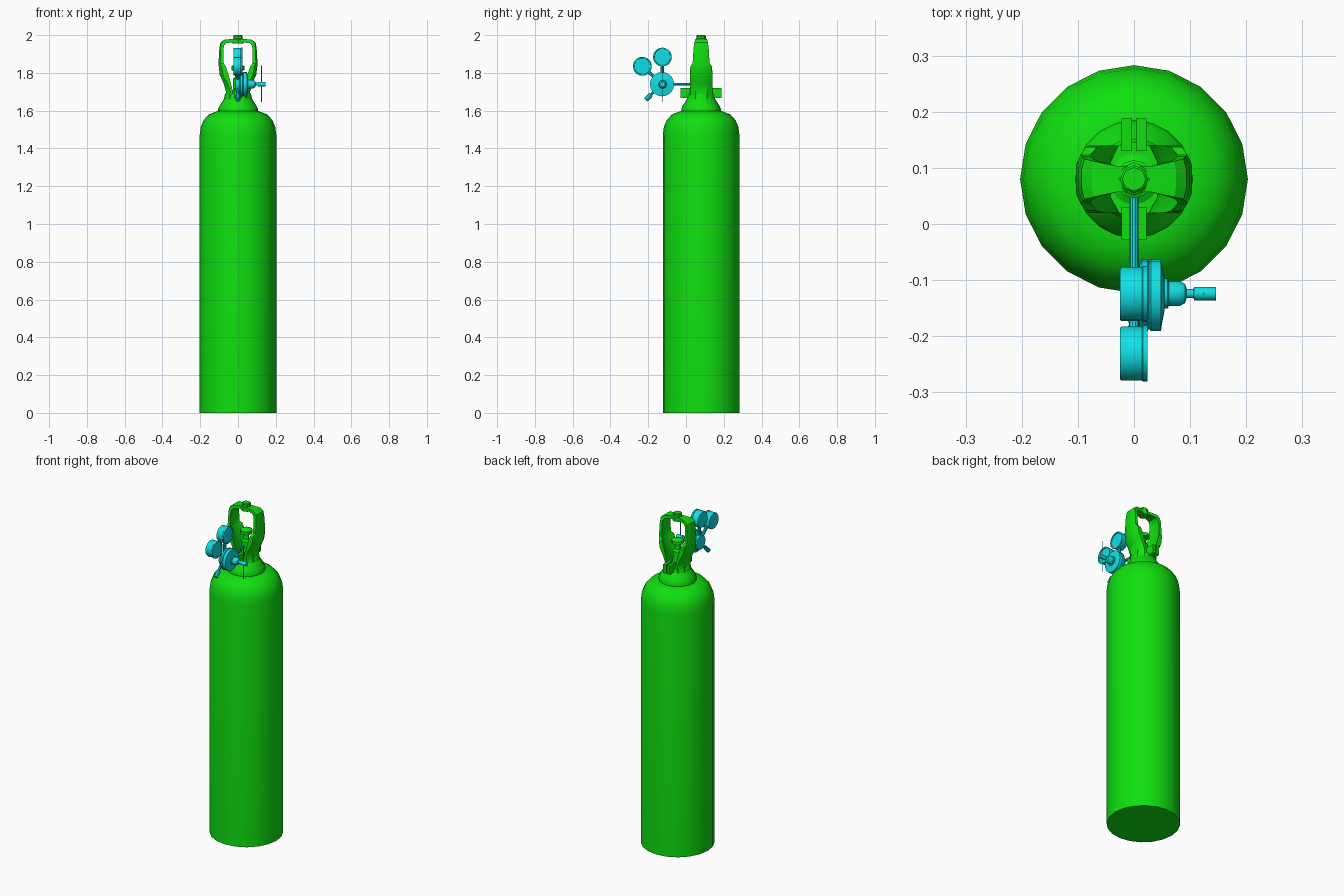
import bpy, bmesh, math
from mathutils import Vector

if "Cube" in bpy.data.objects:
    bpy.data.objects.remove(bpy.data.objects["Cube"], do_unlink=True)

CY = 0.08                      # tank axis
REG = Vector((0, -0.127, 1.74))  # regulator centre


def material(name, rgb):
    m = bpy.data.materials.new(name)
    m.use_nodes = True
    m.diffuse_color = (*rgb, 1)
    m.node_tree.nodes["Principled BSDF"].inputs["Base Color"].default_value = (*rgb, 1)
    return m


GREEN = material("bright green", (0.005, 0.74, 0.005))
CYAN = material("cyan", (0.005, 0.74, 0.78))


def finish(bm, name, mat, angle=35):
    bmesh.ops.recalc_face_normals(bm, faces=bm.faces)
    me = bpy.data.meshes.new(name)
    bm.to_mesh(me)
    bm.free()
    me.materials.append(mat)
    ob = bpy.data.objects.new(name, me)
    bpy.context.collection.objects.link(ob)
    bpy.ops.object.select_all(action='DESELECT')
    ob.select_set(True)
    bpy.context.view_layer.objects.active = ob
    bpy.ops.object.shade_smooth_by_angle(angle=math.radians(angle))
    return ob


def skin(bm, rings):
    """Join rings of points with quads and close both ends."""
    loops = [[bm.verts.new(p) for p in ring] for ring in rings]
    n = len(loops[0])
    for a, b in zip(loops, loops[1:]):
        for i in range(n):
            j = (i + 1) % n
            bm.faces.new((a[i], a[j], b[j], b[i]))
    bm.faces.new(loops[0])
    bm.faces.new(loops[-1])


def lathe(name, profile, mat, origin, axis=(0, 0, 1), sides=16):
    """Turn (radius, height) points about an axis through the origin."""
    axis = Vector(axis).normalized()
    u = Vector((0, 1, 0)) if abs(axis.x) > 0.9 else Vector((1, 0, 0))
    v = axis.cross(u)
    steps = [2 * math.pi * i / sides for i in range(sides)]
    bm = bmesh.new()
    skin(bm, [[Vector(origin) + axis * h + (u * math.cos(t) + v * math.sin(t)) * r
               for t in steps] for r, h in profile])
    return finish(bm, name, mat)


def rod(name, start, end, radius, mat, sides=10):
    d = Vector(end) - Vector(start)
    return lathe(name, [(radius, 0), (radius, d.length)], mat, start, d, sides)


def box(name, x, y, z, mat):
    bm = bmesh.new()
    skin(bm, [[(a, y[0], z[0]), (a, y[1], z[0]), (a, y[1], z[1]), (a, y[0], z[1])]
              for a in x])
    return finish(bm, name, mat)


# Tank with rounded shoulder, and its neck collar
lathe("tank_body", [(0.203, 0), (0.203, 1.47), (0.197, 1.515), (0.182, 1.55),
                    (0.155, 1.58), (0.11, 1.597)], GREEN, (0, CY, 0), sides=20)
lathe("neck_collar", [(0.105, 1.585), (0.105, 1.61), (0.098, 1.625), (0.076, 1.66),
                      (0.07, 1.668)], GREEN, (0, CY, 0), sides=20)
lathe("cap_base", [(0.074, 1.655), (0.072, 1.68), (0.066, 1.69), (0.05, 1.69)],
      GREEN, (0, CY, 0), sides=20)

# Guard cage: (outer x, outer z, inner x, inner z, half width, curve)
half = [(0.074, 1.66, 0.05, 1.66, 0.06, 0.4),
        (0.068, 1.70, 0.045, 1.70, 0.06, 0.4),
        (0.08, 1.745, 0.056, 1.75, 0.06, 0.3),
        (0.1, 1.79, 0.066, 1.80, 0.06, 0.2),
        (0.105, 1.835, 0.08, 1.835, 0.057, 0.18),
        (0.105, 1.85, 0.085, 1.85, 0.045, 0.1),
        (0.1, 1.93, 0.084, 1.925, 0.04, 0.08),
        (0.094, 1.96, 0.078, 1.945, 0.036, 0.06),
        (0.075, 1.975, 0.066, 1.957, 0.032, 0.04),
        (0.03, 1.98, 0.03, 1.962, 0.023, 0)]
stations = [(1, s) for s in half] + [(-1, s) for s in reversed(half)]
rings = []
for side, (xo, zo, xi, zi, w, k) in stations:
    ring = [(xo, zo, f) for f in (-1, -0.5, 0.5, 1)] + \
           [(xi, zi, f) for f in (1, 0.5, -0.5, -1)]
    rings.append([(side * x * (1 - k * (f * f if abs(f) == 1 else 0.15)),
                   CY + f * w, z) for x, z, f in ring])
bm = bmesh.new()
skin(bm, rings)
finish(bm, "guard_cage", GREEN, 30)
lathe("top_knob", [(0.03, 1.955), (0.03, 1.978), (0.025, 1.982), (0.025, 1.996),
                   (0.021, 2.0)], GREEN, (0, CY, 0), sides=8)

# Paired clamp lugs at front and back
for label, s in (("front", -1), ("back", 1)):
    for side, d in (("right", -1), ("left", 1)):
        box(f"{label}_lug_{side}", (d * 0.004, d * 0.022),
            (CY + s * 0.05, CY + s * 0.108), (1.668, 1.72), GREEN)

# Valve inside the cage
lathe("valve_body", [(0.045, 1.67), (0.045, 1.69), (0.028, 1.70), (0.026, 1.77),
                     (0.016, 1.78), (0.012, 1.82)], GREEN, (0, CY, 0))
lathe("valve_handwheel", [(0.018, 1.81), (0.034, 1.815), (0.034, 1.835),
                          (0.02, 1.842)], GREEN, (0, CY, 0), sides=12)

# Regulator body, bonnet and adjusting screw along x
lathe("regulator_body", [(0.042, -0.012), (0.046, 0.008), (0.058, 0.01), (0.064, 0.014),
                         (0.064, 0.024), (0.06, 0.027), (0.064, 0.03), (0.064, 0.048),
                         (0.05, 0.05), (0.03, 0.054)], CYAN, REG, (1, 0, 0), 20)
lathe("regulator_bonnet", [(0.027, 0.05), (0.027, 0.06), (0.022, 0.062), (0.022, 0.082),
                           (0.017, 0.091), (0.008, 0.094), (0.008, 0.106),
                           (0.012, 0.107), (0.012, 0.146)], CYAN,
      REG + Vector((0, 0.003, 0)), (1, 0, 0), 14)
rod("adjusting_bar", REG + Vector((0.124, 0.003, -0.094)),
    REG + Vector((0.124, 0.003, 0.1)), 0.002, CYAN, 6)

# Inlet pipe to the valve
rod("inlet_pipe", (0, CY - 0.02, 1.74), (0, -0.1, 1.74), 0.008, CYAN)

# Two pressure gauges on stems
for name, y, z in (("upper_gauge", -0.125, 1.884), ("front_gauge", -0.231, 1.835)):
    centre = Vector((0, y, z))
    lathe(name, [(0.046, -0.025), (0.048, -0.022), (0.048, 0.014), (0.05, 0.016),
                 (0.05, 0.024), (0.044, 0.024), (0.043, 0.02)],
          CYAN, centre, (1, 0, 0), 20)
    rod(name + "_stem", REG, centre, 0.009, CYAN)

# Hose outlet angled downward at the front
out = Vector((0, -0.087, -0.083))
rod("outlet_pipe", REG - Vector((0.005, 0, 0)), REG + out * 0.8, 0.008, CYAN)
rod("outlet_fitting", REG + out * 0.68, REG + out, 0.013, CYAN, 8)
